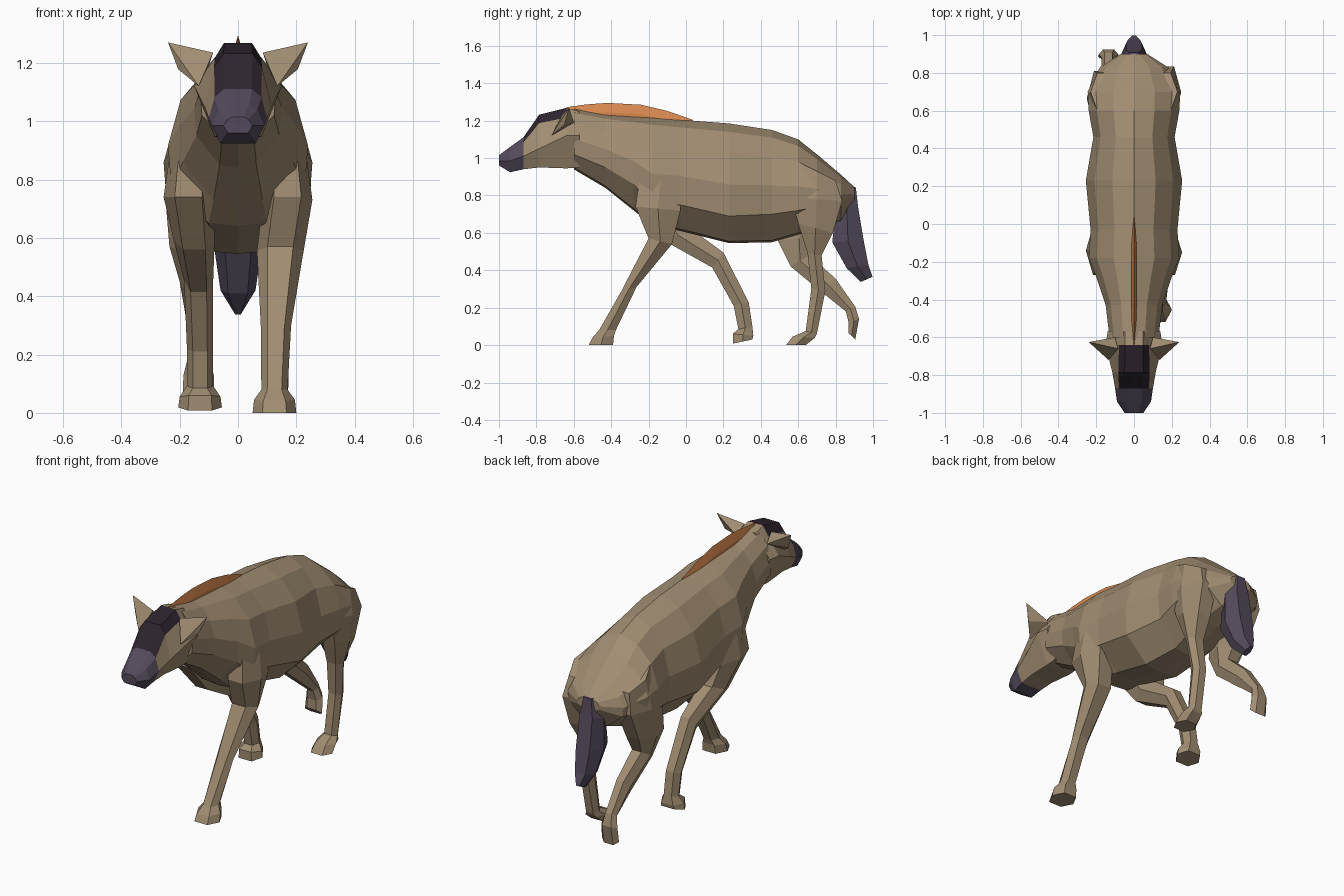
import bpy, bmesh


def material(name, rgb):
    m = bpy.data.materials.new(name)
    m.diffuse_color = (*rgb, 1)
    return m


TAN = material("tan fur", (0.355, 0.265, 0.168))
PURPLE = material("purple grey fur", (0.088, 0.068, 0.105))
DARK = material("dark forehead", (0.027, 0.018, 0.028))
ORANGE = material("orange mane", (0.69, 0.25, 0.08))


def finish(bm, name, mats):
    bmesh.ops.recalc_face_normals(bm, faces=bm.faces[:])
    me = bpy.data.meshes.new(name)
    bm.to_mesh(me)
    bm.free()
    for m in mats:
        me.materials.append(m)
    ob = bpy.data.objects.new(name, me)
    bpy.context.collection.objects.link(ob)
    return ob


def loft(name, rings, mats, rule=None):
    """Skin a list of equal rings, cap the ends, colour faces by rule."""
    bm = bmesh.new()
    vs = [[bm.verts.new(p) for p in r] for r in rings]
    n = len(vs[0])
    for a, b in zip(vs, vs[1:]):
        for i in range(n):
            j = (i + 1) % n
            bm.faces.new((a[i], a[j], b[j], b[i]))
    bm.faces.new(vs[0])
    bm.faces.new(vs[-1])
    if rule:
        for f in bm.faces:
            f.material_index = rule(f.calc_center_median())
    return finish(bm, name, mats)


def mirror_ring(half, y):
    """Right half profile (x, z) from top to bottom -> closed ring at y."""
    left = [(-x, z) for x, z in reversed(half) if x > 1e-6]
    return [(x, y, z) for x, z in half + left]


def limb(name, sections, mat):
    """Six-sided limb; section = front y,z, back y,z, centre x, half width."""
    rings = []
    for fy, fz, by, bz, x, r in sections:
        ring = []
        for s, t in ((-.55, 0), (.55, 0), (1, .5), (.55, 1), (-.55, 1), (-1, .5)):
            ring.append((x + s * r, fy + (by - fy) * t, fz + (bz - fz) * t))
        rings.append(ring)
    return loft(name, rings, [mat])


# Body and neck: y, bottom, flank, top, half width
rings = []
for y, zb, zm, zt, w in (
        (-.60, .94, 1.02, 1.265, .13), (-.43, .84, .95, 1.235, .15),
        (-.28, .72, .86, 1.225, .20), (-.18, .64, .76, 1.22, .24),
        (-.03, .61, .75, 1.205, .23), (.23, .545, .69, 1.185, .255),
        (.46, .55, .70, 1.15, .215), (.60, .59, .72, 1.10, .24),
        (.70, .62, .74, 1.02, .245), (.83, .66, .75, .91, .18),
        (.90, .76, .79, .845, .07)):
    h = zt - zm
    rings.append(mirror_ring([(0, zt), (.45 * w, zt - .09 * h), (.82 * w, zt - .32 * h),
                              (w, zt - .66 * h), (.95 * w, zm), (.42 * w, zb + .01), (0, zb)], y))
loft("body", rings, [TAN])

# Head: y, bottom, cheek height, top, top half width, cheek half width, jaw half width
rings = []
for y, zb, zm, zt, wt, wm, wb in (
        (-.57, .95, 1.12, 1.25, .08, .14, .08), (-.64, .945, 1.12, 1.268, .08, .15, .08),
        (-.785, .95, 1.05, 1.232, .082, .115, .07), (-.87, .94, 1.01, 1.11, .08, .10, .065),
        (-.94, .924, .985, 1.06, .066, .09, .06), (-1.0, .96, .985, 1.015, .035, .05, .035)):
    rings.append(mirror_ring([(.6 * wt, zt), (wt, zt - .16 * (zt - zb)), (wm, zm), (wb, zb)], y))


def head_colour(c):
    if c.y < -.87:
        return 1
    top = 1.25 + (c.y + .712) * (.12 if c.y > -.712 else 1.05)
    return 2 if c.y < -.64 and c.z > top - .06 and abs(c.x) < .08 else 0


loft("head", rings, [TAN, PURPLE, DARK], head_colour)

# Ears
for s, side in ((1, "right"), (-1, "left")):
    bm = bmesh.new()
    for x, y, z in ((.24, -.625, 1.27), (.085, -.66, 1.235), (.135, -.72, 1.12),
                    (.205, -.65, 1.178), (.10, -.60, 1.19)):
        bm.verts.new((s * x, y, z))
    bmesh.ops.convex_hull(bm, input=bm.verts[:])
    finish(bm, side + "_ear", [TAN])

# Mane: thin fin along the neck
rings = [[(0, y, z), (.014, y, z - .05), (.014, y, 1.18), (-.014, y, 1.18), (-.014, y, z - .05)]
         for y, z in ((-.64, 1.272), (-.53, 1.287), (-.42, 1.295), (-.24, 1.285),
                      (-.10, 1.252), (.035, 1.205))]
loft("mane", rings, [ORANGE])

# Tail
limb("tail", [(.81, .86, .908, .843, 0, .045), (.80, .72, .92, .74, 0, .075),
              (.782, .55, .95, .56, 0, .08), (.86, .41, .975, .43, 0, .06),
              (.935, .338, .997, .365, 0, .018)], PURPLE)

# Legs in a walking pose
limb("front_right_leg", [(-.24, .95, -.02, .95, .16, .065), (-.27, .74, -.03, .72, .17, .085),
                         (-.20, .57, -.075, .54, .145, .08), (-.345, .29, -.265, .31, .13, .052),
                         (-.465, .08, -.375, .08, .125, .045), (-.50, .04, -.385, .05, .125, .07),
                         (-.52, 0, -.39, 0, .125, .075)], TAN)
limb("front_left_leg", [(-.24, .95, -.02, .95, -.16, .065), (-.27, .74, -.01, .74, -.17, .085),
                        (-.12, .56, .03, .62, -.15, .07), (.14, .415, .20, .495, -.135, .05),
                        (.255, .21, .335, .23, -.13, .045), (.28, .085, .355, .10, -.13, .045),
                        (.25, .06, .36, .05, -.13, .07), (.25, .008, .355, .03, -.13, .075)], TAN)
limb("rear_right_leg", [(.60, .98, .80, .88, .15, .08), (.56, .79, .835, .77, .165, .085),
                        (.60, .65, .785, .60, .16, .075), (.65, .49, .725, .48, .145, .052),
                        (.67, .30, .745, .29, .135, .04), (.64, .075, .70, .06, .13, .042),
                        (.57, .045, .69, .04, .13, .06), (.535, 0, .64, 0, .13, .065)], TAN)
limb("rear_left_leg", [(.60, .98, .80, .88, -.15, .08), (.52, .74, .81, .76, -.165, .085),
                       (.49, .56, .72, .58, -.16, .075), (.56, .42, .66, .48, -.145, .055),
                       (.73, .28, .80, .355, -.135, .042), (.855, .18, .905, .205, -.135, .036),
                       (.87, .12, .925, .14, -.135, .052), (.868, .065, .905, .03, -.135, .055)], TAN)
